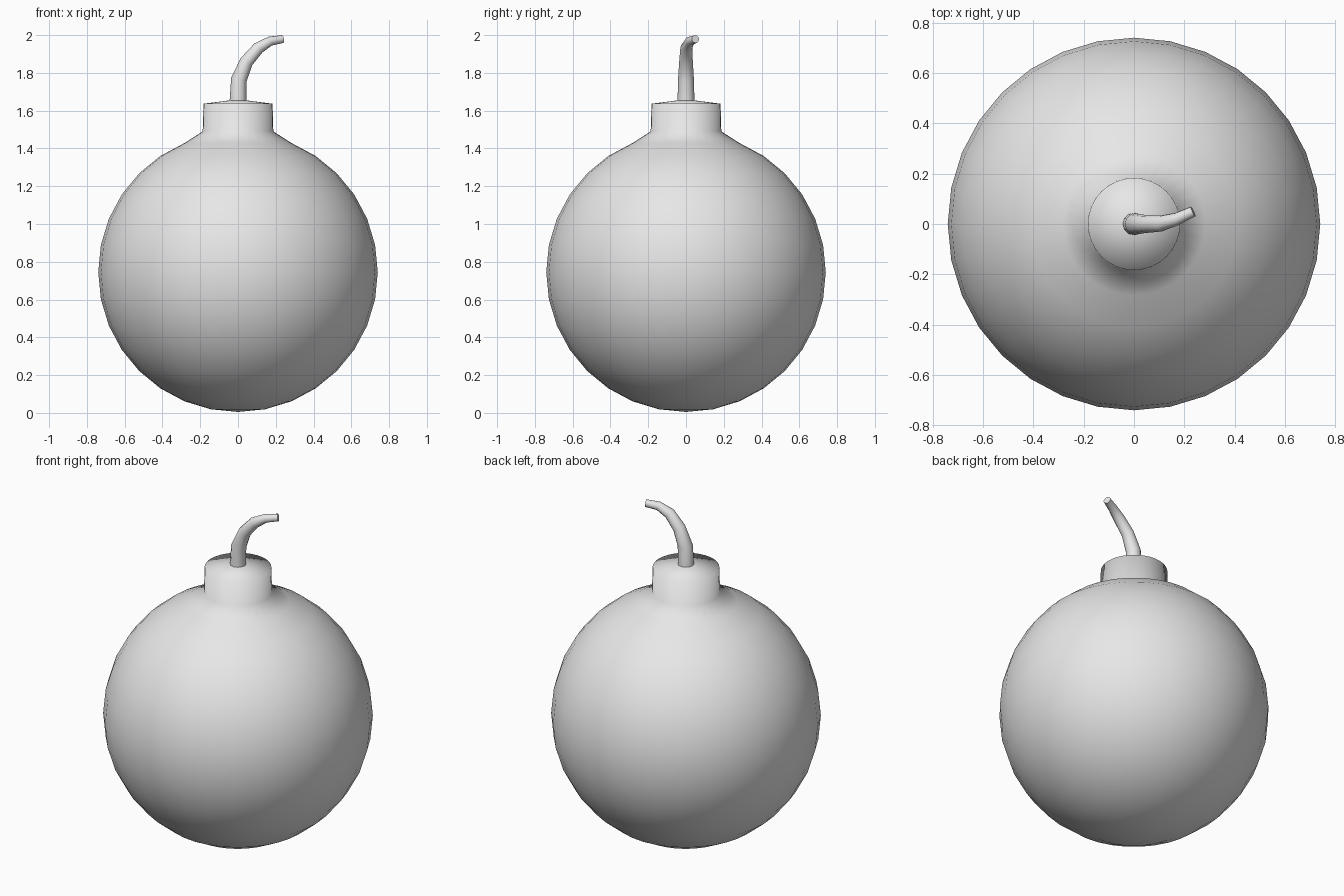
import bpy, bmesh
from math import sin, cos, pi
from mathutils import Vector

cube = bpy.data.objects.get("Cube")
if cube:
    bpy.data.objects.remove(cube, do_unlink=True)

grey = bpy.data.materials.new("light grey")
grey.use_nodes = True
grey.diffuse_color = (0.8, 0.8, 0.8, 1)
grey.node_tree.nodes["Principled BSDF"].inputs["Base Color"].default_value = grey.diffuse_color


def skin_rings(name, rings, start, end):
    """Join rings of points into a smooth closed surface with a point at each end."""
    bm = bmesh.new()
    loops = [[bm.verts.new(p) for p in ring] for ring in rings]
    n = len(loops[0])
    first, last = bm.verts.new(start), bm.verts.new(end)
    for i in range(n):
        j = (i + 1) % n
        bm.faces.new((first, loops[0][j], loops[0][i]))
        bm.faces.new((last, loops[-1][i], loops[-1][j]))
        for a, b in zip(loops, loops[1:]):
            bm.faces.new((a[i], a[j], b[j], b[i]))
    bmesh.ops.recalc_face_normals(bm, faces=bm.faces)
    for f in bm.faces:
        f.smooth = True
    mesh = bpy.data.meshes.new(name)
    bm.to_mesh(mesh)
    bm.free()
    mesh.materials.append(grey)
    obj = bpy.data.objects.new(name, mesh)
    bpy.context.collection.objects.link(obj)
    return obj


# Round body: sphere rings up to the shoulder, then the flared neck and domed cap
radius, mid = 0.74, 0.745
steps = 16
profile = [(radius * sin(pi * k / steps), mid - radius * cos(pi * k / steps))
           for k in range(1, steps - 1)]
profile += [(0.187, 1.49), (0.183, 1.637)]
sides = 32
rings = [[(r * cos(2 * pi * i / sides), r * sin(2 * pi * i / sides), z)
          for i in range(sides)] for r, z in profile]
skin_rings("body", rings, (0, 0, mid - radius), (0, 0, 1.66))

# Bent, tapering fuse: centre and radius of each section
path = [((0, 0, 1.64), 0.045), ((0.005, 0, 1.765), 0.042),
        ((0.045, 0, 1.86), 0.036), ((0.108, 0.002, 1.932), 0.032),
        ((0.17, 0.02, 1.968), 0.025), ((0.235, 0.05, 1.979), 0.021)]
points = [Vector(p) for p, r in path]
sides = 12
rings = []
for k, (p, r) in enumerate(path):
    along = (points[min(k + 1, len(points) - 1)] - points[max(k - 1, 0)]).normalized()
    u = Vector((0, 1, 0)).cross(along).normalized()
    v = along.cross(u)
    rings.append([points[k] + r * (u * cos(2 * pi * i / sides) + v * sin(2 * pi * i / sides))
                  for i in range(sides)])
fuse = skin_rings("fuse", rings, points[0], points[-1])

# Keep the fuse tip edge crisp
bpy.context.view_layer.objects.active = fuse
fuse.select_set(True)
bpy.ops.object.shade_smooth_by_angle(angle=pi / 3)
